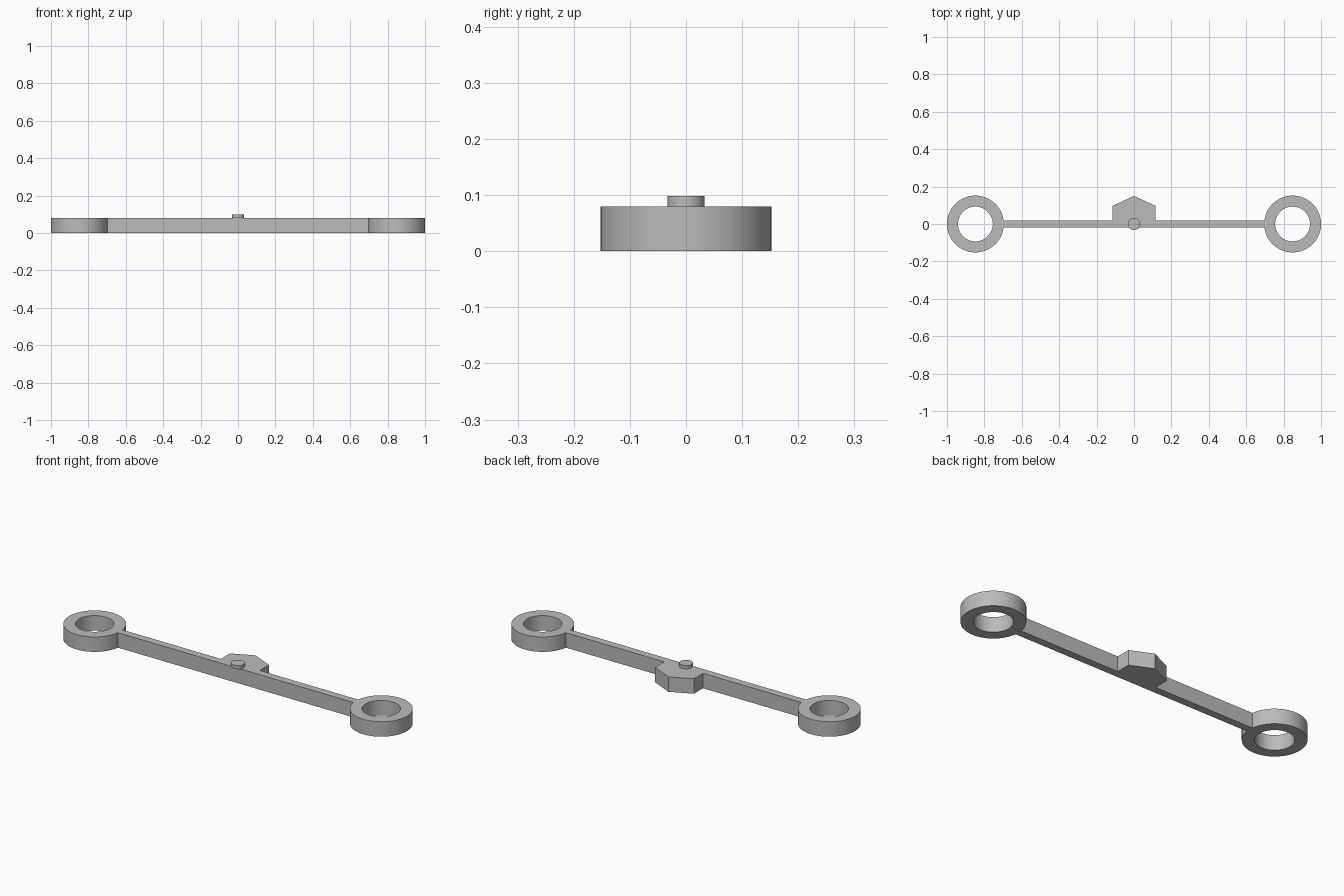
import bpy, bmesh, math

cube = bpy.data.objects.get("Cube")
if cube:
    bpy.data.objects.remove(cube, do_unlink=True)

THICK = 0.08
RING_X, RING_R, HOLE_R = 0.848, 0.152, 0.093
BAR_HALF = 0.02

grey = bpy.data.materials.new("plain_grey")
grey.use_nodes = True
colour = (0.5, 0.5, 0.5, 1)
grey.diffuse_color = colour
grey.node_tree.nodes["Principled BSDF"].inputs["Base Color"].default_value = colour


def finish(name, bm):
    bmesh.ops.recalc_face_normals(bm, faces=bm.faces)
    mesh = bpy.data.meshes.new(name)
    bm.to_mesh(mesh)
    bm.free()
    mesh.materials.append(grey)
    obj = bpy.data.objects.new(name, mesh)
    bpy.context.collection.objects.link(obj)
    bpy.ops.object.select_all(action="DESELECT")
    obj.select_set(True)
    bpy.context.view_layer.objects.active = obj
    bpy.ops.object.shade_smooth_by_angle(angle=math.radians(30))
    return obj


def extrude_profile(name, points, z0, z1):
    bm = bmesh.new()
    face = bm.faces.new([bm.verts.new((x, y, z0)) for x, y in points])
    out = bmesh.ops.extrude_face_region(bm, geom=[face], use_keep_orig=True)
    tops = [v for v in out["geom"] if isinstance(v, bmesh.types.BMVert)]
    bmesh.ops.translate(bm, verts=tops, vec=(0, 0, z1 - z0))
    return finish(name, bm)


def circle(radius, count):
    return [(radius * math.cos(math.tau * i / count),
             radius * math.sin(math.tau * i / count)) for i in range(count)]


def ring(name, cx, count=72):
    # Square cross-section swept around the eye
    bm = bmesh.new()
    section = [(RING_R, 0), (RING_R, THICK), (HOLE_R, THICK), (HOLE_R, 0)]
    loops = [[bm.verts.new((cx + r * c, r * s, z)) for c, s in circle(1, count)]
             for r, z in section]
    for k in range(4):
        a, b = loops[k], loops[(k + 1) % 4]
        for i in range(count):
            j = (i + 1) % count
            bm.faces.new((a[i], a[j], b[j], b[i]))
    return finish(name, bm)


# End eyes
for side, sign in (("right", -1), ("left", 1)):
    ring(side + "_ring", sign * RING_X)

# Straight bar with the pointed tab on its back edge
bar_end = RING_X - math.sqrt(RING_R ** 2 - BAR_HALF ** 2) + 0.002
half = [(bar_end, -BAR_HALF), (bar_end, BAR_HALF),
        (0.115, BAR_HALF), (0.115, 0.097)]
outline = half + [(0, 0.15)] + [(-x, y) for x, y in reversed(half)]
extrude_profile("bar_with_tab", outline, 0, THICK)

# Small round pin on top
extrude_profile("pin", circle(0.033, 48), THICK, 0.098)
